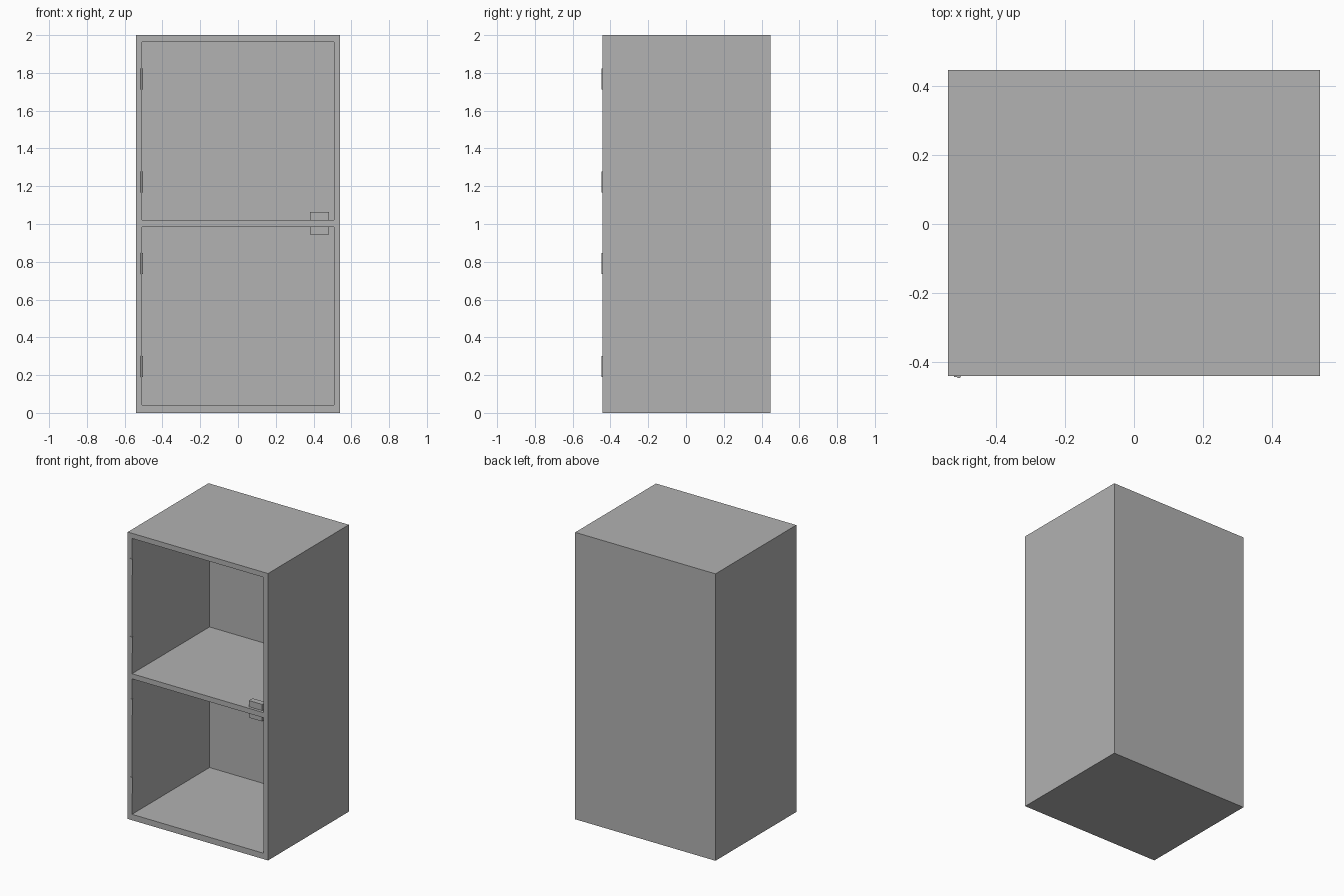
import bpy

cube = bpy.data.objects.get("Cube")
if cube:
    bpy.data.objects.remove(cube, do_unlink=True)

grey = bpy.data.materials.new("light_grey")
grey.use_nodes = True
colour = (0.445, 0.445, 0.445, 1)
grey.diffuse_color = colour
next(n for n in grey.node_tree.nodes
     if n.type == "BSDF_PRINCIPLED").inputs["Base Color"].default_value = colour

# Main dimensions
HALF_W, HEIGHT = 0.541, 2.0
FRONT, BACK = -0.442, 0.448
WALL = 0.036
SHELF_TOP, SHELF_BOTTOM = 1.021, 0.985
INNER = HALF_W - WALL + 0.003


def box(name, low, high):
    """Axis-aligned box between two corners."""
    bpy.ops.mesh.primitive_cube_add(
        size=1, location=[(a + b) / 2 for a, b in zip(low, high)])
    ob = bpy.context.object
    ob.name = name
    ob.scale = [b - a for a, b in zip(low, high)]
    bpy.ops.object.transform_apply(location=False, rotation=False, scale=True)
    ob.data.materials.append(grey)
    return ob


# Carcass: one solid with two open compartments cut from the front
carcass = box("cabinet_carcass", (-HALF_W, FRONT, 0), (HALF_W, BACK, HEIGHT))
for label, z0, z1 in (("lower", WALL + 0.005, SHELF_BOTTOM),
                      ("upper", SHELF_TOP, HEIGHT - WALL)):
    cutter = box(label + "_compartment_cutter",
                 (-INNER, FRONT - 0.1, z0), (INNER, BACK - WALL, z1))
    cutter.hide_render = True
    cut = carcass.modifiers.new(label + "_compartment", "BOOLEAN")
    cut.operation = "DIFFERENCE"
    cut.solver = "EXACT"
    cut.object = cutter
    bpy.context.view_layer.objects.active = carcass
    bpy.ops.object.modifier_apply(modifier=cut.name)
    bpy.data.objects.remove(cutter, do_unlink=True)

# Door catches above and below the shelf
for label, z0, z1 in (("upper", SHELF_TOP, SHELF_TOP + 0.043),
                      ("lower", SHELF_BOTTOM - 0.04, SHELF_BOTTOM)):
    box(label + "_door_catch", (0.38, FRONT + 0.02, z0), (0.482, FRONT + 0.06, z1))

# Hinges: a thin leaf and a round knuckle on the edge of each opening
for i, z in enumerate((0.245, 0.79, 1.223, 1.767), 1):
    box(f"hinge_leaf_{i}", (-0.523, FRONT - 0.002, z - 0.056),
        (-0.507, FRONT + 0.004, z + 0.056))
    bpy.ops.mesh.primitive_cylinder_add(
        vertices=16, radius=0.0062, depth=0.112, location=(-0.5095, FRONT, z))
    knuckle = bpy.context.object
    knuckle.name = f"hinge_knuckle_{i}"
    knuckle.data.materials.append(grey)
    bpy.ops.object.shade_smooth_by_angle()
